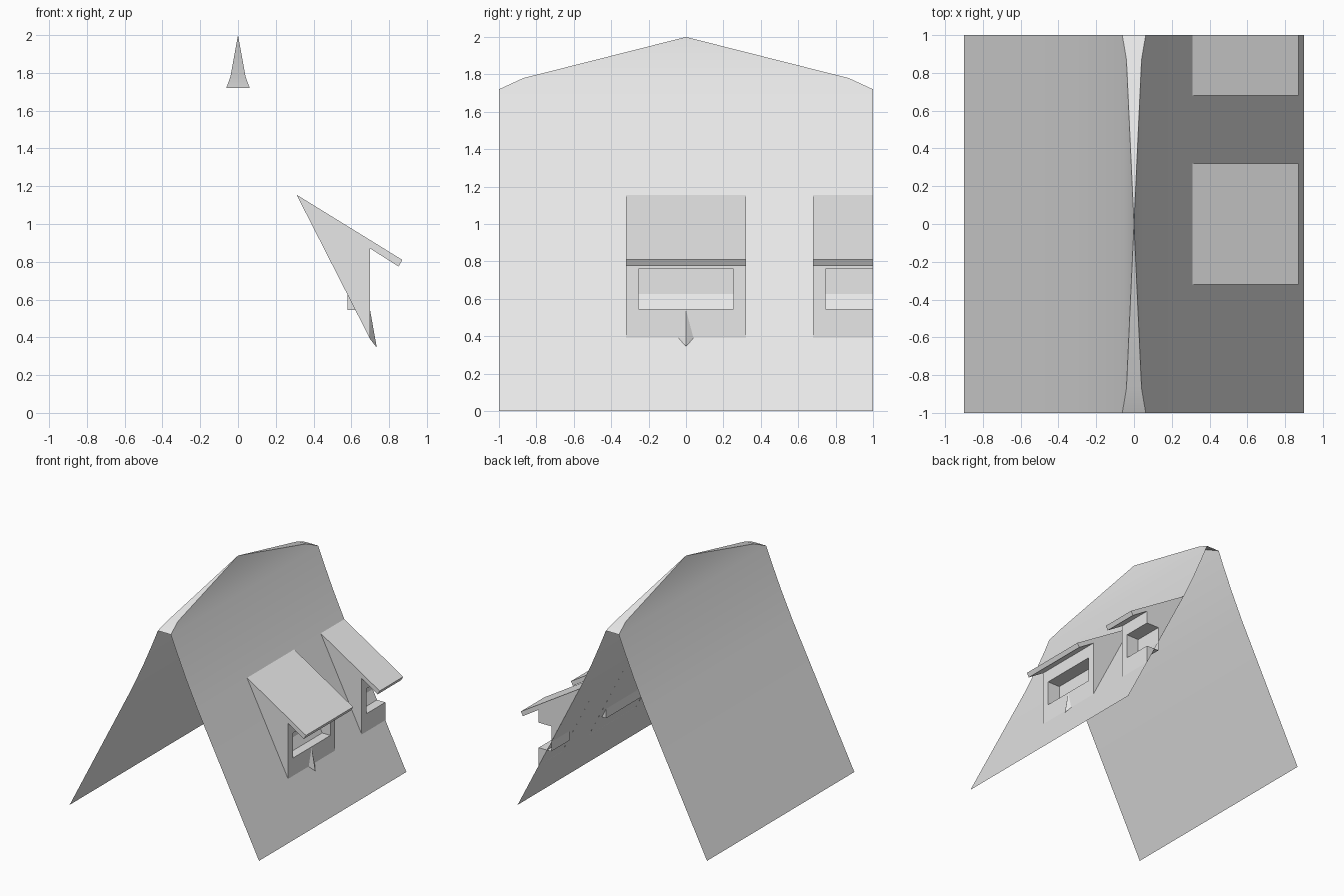
import bpy
import bmesh
import math

cube = bpy.data.objects.get("Cube")
if cube:
    bpy.data.objects.remove(cube, do_unlink=True)

grey = bpy.data.materials.new("pale_grey")
grey.use_nodes = True
grey.diffuse_color = (0.8, 0.8, 0.8, 1)
grey.node_tree.nodes["Principled BSDF"].inputs["Base Color"].default_value = (0.8, 0.8, 0.8, 1)


def face(bm, points):
    return bm.faces.new([bm.verts.new(p) for p in points])


def strip(bm, profile, y0, y1):
    """Sweep an (x, z) profile from y0 to y1."""
    for (xa, za), (xb, zb) in zip(profile, profile[1:]):
        face(bm, [(xa, y0, za), (xa, y1, za), (xb, y1, zb), (xb, y0, zb)])


def end(bm, profile, y, flip=False):
    """Flat wall across the (x, z) profile at y."""
    points = [(x, y, z) for x, z in profile]
    face(bm, points[::-1] if flip else points)


def finish(bm, name, angle):
    bmesh.ops.remove_doubles(bm, verts=bm.verts[:], dist=0.0005)
    mesh = bpy.data.meshes.new(name)
    bm.to_mesh(mesh)
    bm.free()
    mesh.materials.append(grey)
    obj = bpy.data.objects.new(name, mesh)
    bpy.context.collection.objects.link(obj)
    bpy.ops.object.select_all(action="DESELECT")
    obj.select_set(True)
    bpy.context.view_layer.objects.active = obj
    bpy.ops.object.shade_smooth_by_angle(angle=math.radians(angle))


# Thin roof sheet: flared slopes with the top clipped by two narrow hips
RIDGE = (0, 0, 2)
SHOULDER = (0.04, 0.87, 1.78)
CORNER = (0.062, 1, 1.72)
SLOPE = [(0.11, 1.6), (0.2, 1.39), (0.31, 1.155), (0.6, 0.587), (0.9, 0)]


def at(p, sx, sy):
    return (p[0] * sx, p[1] * sy, p[2])


bm = bmesh.new()
for s in (1, -1):
    top = [RIDGE, at(SHOULDER, s, s), at(SHOULDER, s, -s)]
    face(bm, [top[0], top[2], top[1]])
    face(bm, [top[1], top[2], at(CORNER, s, -s), at(CORNER, s, s)])
    profile = [(CORNER[0], CORNER[2])] + SLOPE
    strip(bm, [(x * s, z) for x, z in profile], s, -s)
    # Hip at each gable end
    face(bm, [RIDGE, at(SHOULDER, s, s), at(SHOULDER, -s, s)])
    face(bm, [at(SHOULDER, s, s), at(CORNER, s, s), at(CORNER, -s, s), at(SHOULDER, -s, s)])
bmesh.ops.remove_doubles(bm, verts=bm.verts[:], dist=0.0005)
bmesh.ops.recalc_face_normals(bm, faces=bm.faces[:])
if sum(f.normal.z for f in bm.faces) < 0:
    bmesh.ops.reverse_faces(bm, faces=bm.faces[:])
finish(bm, "roof_sheet", 30)

# Dormers: sloping slab, front wall with a window recess, side walls
WALL, BACK, BASE = 0.70, 0.58, 0.39
HEAD, SILL = 0.76, 0.545
SLAB = [(0.31, 1.155), (0.87, 0.81), (0.85, 0.775), (WALL, 0.87)]
RECESS = [(WALL, HEAD), (BACK, HEAD), (BACK, SILL), (WALL, SILL)]
FOOT = (WALL, BASE)


def dormer(name, centre, clip):
    bm = bmesh.new()
    y0, y1 = centre - 0.32, min(centre + 0.32, clip)
    w0, w1 = centre - 0.255, min(centre + 0.255, clip)
    strip(bm, SLAB, y0, y1)
    strip(bm, [SLAB[-1], FOOT], y0, w0)
    strip(bm, [SLAB[-1]] + RECESS + [FOOT], w0, w1)
    end(bm, RECESS, w0, True)
    end(bm, SLAB + [FOOT], y0, True)
    if w1 < y1:
        strip(bm, [SLAB[-1], FOOT], w1, y1)
        end(bm, RECESS, w1)
        end(bm, SLAB + [FOOT], y1)
        # Small fold in the roof below the window
        tip, toe = (WALL, centre, 0.54), (0.735, centre, 0.345)
        face(bm, [tip, (WALL, centre - 0.04, BASE), toe])
        face(bm, [tip, toe, (WALL, centre + 0.04, BASE)])
    else:
        # Cut end, with the window notch left open
        end(bm, SLAB + [(WALL, HEAD), (BACK, HEAD), (BACK, 0.627)], y1)
        end(bm, [(0.621, SILL), (WALL, SILL), FOOT], y1)
    finish(bm, name, 20)


dormer("middle_dormer", 0, 1)
dormer("end_dormer", 1, 1)
